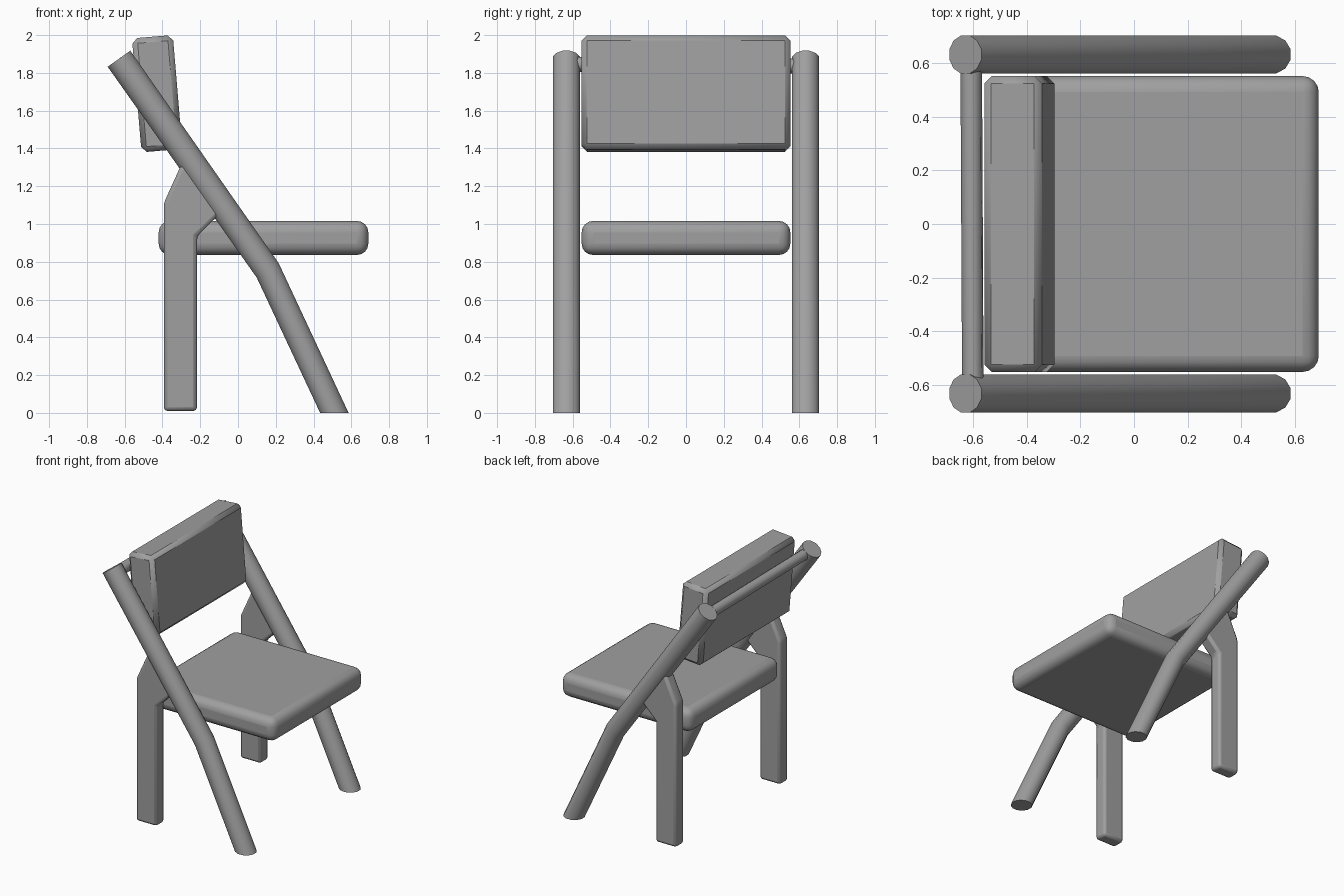
import bpy, bmesh, math
from mathutils import Vector

if "Cube" in bpy.data.objects:
    bpy.data.objects.remove(bpy.data.objects["Cube"])

dark = bpy.data.materials.new("dark_grey")
dark.diffuse_color = (0.35, 0.35, 0.35, 1)
dark.use_nodes = True
dark.node_tree.nodes["Principled BSDF"].inputs["Base Color"].default_value = dark.diffuse_color


def add_object(name, bm, bevel=0, segments=1, smooth=30):
    bmesh.ops.recalc_face_normals(bm, faces=bm.faces)
    mesh = bpy.data.meshes.new(name)
    bm.to_mesh(mesh)
    bm.free()
    mesh.materials.append(dark)
    ob = bpy.data.objects.new(name, mesh)
    bpy.context.collection.objects.link(ob)
    if bevel:
        m = ob.modifiers.new("bevel", 'BEVEL')
        m.width, m.segments = bevel, segments
        m.limit_method = 'ANGLE'
        m.angle_limit = math.radians(20)
    bpy.ops.object.select_all(action='DESELECT')
    bpy.context.view_layer.objects.active = ob
    ob.select_set(True)
    bpy.ops.object.shade_smooth_by_angle(angle=math.radians(smooth))
    return ob


def box(name, size, loc, tilt, bevel, segments):
    bm = bmesh.new()
    bmesh.ops.create_cube(bm, size=1)
    bmesh.ops.scale(bm, vec=size, verts=bm.verts)
    ob = add_object(name, bm, bevel, segments)
    ob.location = loc
    ob.rotation_euler.y = math.radians(tilt)
    return ob


def tube(name, rings, sides, smooth=35):
    """Each ring is (centre, half axis u, half axis v)."""
    bm = bmesh.new()
    loops = []
    for c, u, v in rings:
        angles = [2 * math.pi * (i + 0.5) / sides for i in range(sides)]
        loops.append([bm.verts.new(Vector(c) + Vector(u) * math.cos(a) + Vector(v) * math.sin(a))
                      for a in angles])
    for a, b in zip(loops, loops[1:]):
        for i in range(sides):
            j = (i + 1) % sides
            bm.faces.new((a[i], a[j], b[j], b[i]))
    bm.faces.new(loops[0])
    bm.faces.new(loops[-1])
    return add_object(name, bm, smooth=smooth)


# Cushions
box("seat", (1.11, 1.105, 0.18), (0.135, 0, 0.926), 0, 0.06, 4)
box("backrest", (0.217, 1.105, 0.605), (-0.428, 0, 1.69), -4.8, 0.028, 1)

leg_profile = [(-0.393, 0.01), (-0.217, 0.01), (-0.217, 0.935), (-0.06, 1.09),
               (-0.275, 1.37), (-0.393, 1.11)]

for side, label in ((-1, "right"), (1, "left")):
    y = side * 0.633
    # Long bent front leg that runs up to the backrest
    w = (0, 0.074, 0)
    tube("front_leg_" + label, [
        ((-0.63, y, 1.875), (0.062, 0, 0.044), w),
        ((0.157, y, 0.755), (0.06, 0, 0.04), w),
        ((0.51, y, 0), (0.078, 0, 0), w)], 12)
    # Flat rear leg branching off the front leg
    bm = bmesh.new()
    f = bm.faces.new([bm.verts.new((x, y - 0.05, z)) for x, z in leg_profile])
    r = bmesh.ops.extrude_face_region(bm, geom=[f])
    bmesh.ops.translate(bm, vec=(0, 0.1, 0),
                        verts=[v for v in r["geom"] if isinstance(v, bmesh.types.BMVert)])
    add_object("rear_leg_" + label, bm, 0.02, 2)

# Thin rod joining the tops of the long legs
u, v = (0.034, 0, -0.024), (0.023, 0, 0.034)
tube("cross_rod", [((-0.602, -0.59, 1.845), u, v), ((-0.608, 0.59, 1.836), u, v)], 8, 60)
